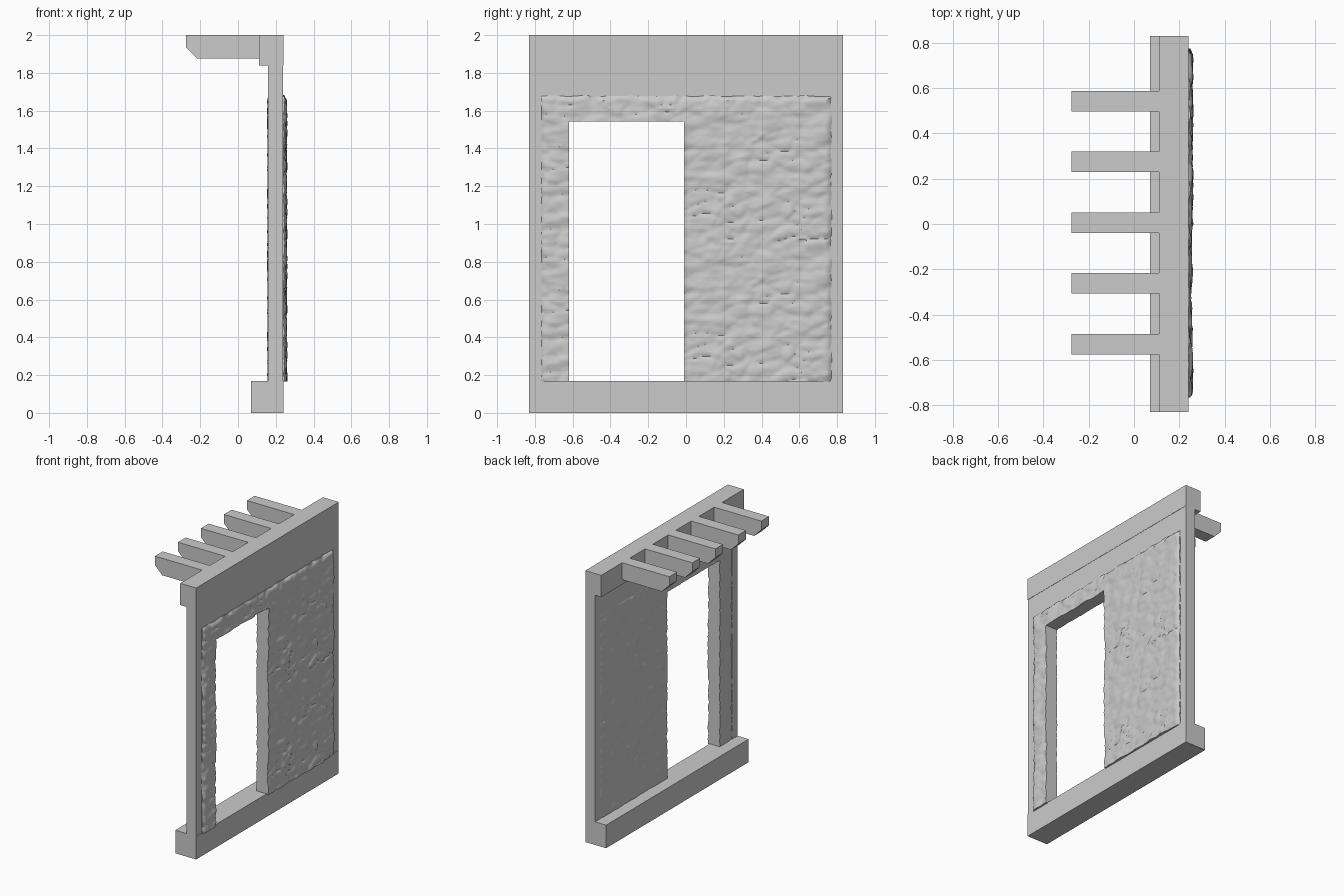
import bpy, bmesh, math
from mathutils import Vector, noise

if "Cube" in bpy.data.objects:
    bpy.data.objects.remove(bpy.data.objects["Cube"], do_unlink=True)

grey = bpy.data.materials.new("plain grey")
grey.use_nodes = True
colour = (0.6, 0.6, 0.6, 1)
grey.diffuse_color = colour
grey.node_tree.nodes["Principled BSDF"].inputs["Base Color"].default_value = colour


def finish(name, bm):
    bmesh.ops.recalc_face_normals(bm, faces=bm.faces)
    mesh = bpy.data.meshes.new(name)
    bm.to_mesh(mesh)
    bm.free()
    mesh.materials.append(grey)
    obj = bpy.data.objects.new(name, mesh)
    bpy.context.collection.objects.link(obj)
    return obj


def prism(name, profile, y0, y1):
    """Extrude an (x, z) profile along y."""
    bm = bmesh.new()
    face = bm.faces.new([bm.verts.new((x, y0, z)) for x, z in profile])
    ext = bmesh.ops.extrude_face_region(bm, geom=[face])["geom"]
    bmesh.ops.translate(bm, vec=(0, y1 - y0, 0),
                        verts=[g for g in ext if isinstance(g, bmesh.types.BMVert)])
    return finish(name, bm)


def box(name, x0, x1, y0, y1, z0, z1):
    return prism(name, [(x0, z0), (x1, z0), (x1, z1), (x0, z1)], y0, y1)


# Timber frame
HALF = 0.83
box("base_beam", 0.07, 0.24, -HALF, HALF, 0, 0.17)
box("top_beam", 0.11, 0.24, -HALF, HALF, 1.84, 2)
box("lintel_board", 0.16, 0.238, -HALF, HALF, 1.67, 1.84)
for side, name in ((-1, "front_post"), (1, "back_post")):
    ends = sorted((side * 0.765, side * HALF))
    box(name, 0.16, 0.238, *ends, 0.17, 1.67)

# Rafters with a chamfered lower tip
tip = [(-0.275, 2), (-0.275, 1.935), (-0.215, 1.875), (0.24, 1.875), (0.24, 2)]
for i in range(5):
    y = -0.53 + i * 0.268
    prism(f"rafter_{i + 1}", tip, y - 0.045, y + 0.045)

# Stone wall: a fine sheet with a doorway, thickened and made rough
STEP, Y0, Z0 = 0.0122, -0.766, 0.165
COLS, ROWS = 126, 124
DOOR_COLS, DOOR_ROWS = range(12, 62), range(0, 113)
DOOR_Y = (Y0 + 12 * STEP, Y0 + 62 * STEP)
DOOR_TOP = Z0 + 113 * STEP
PERIOD = ROWS * STEP / 2


def relief(y, z, seed):
    """Height of the stones, from 0 in the joints to 1; the courses repeat once."""
    z = (z - Z0) % PERIOD
    warp = noise.noise(Vector((y * 7, z * 7, seed))) * 0.5
    p = Vector((y * 8 + warp, z * 17 + warp, seed))
    dist = noise.voronoi(p)[0]
    joint = min(1, (dist[1] - dist[0]) / 0.3)
    swell = noise.noise(Vector((y * 14, z * 22, seed + 3)))
    stone = noise.cell(Vector((math.floor(p.x), math.floor(p.y), seed)))
    depth = 0.5 + 0.5 * noise.noise(Vector((y * 5, z * 5, seed + 8)))
    return 0.6 + 0.3 * swell + 0.1 * stone - 0.55 * depth * (1 - joint) ** 2


bm = bmesh.new()
sheets = []
for seed in (2.5, 6.5):
    sheets.append([[bm.verts.new((seed, Y0 + c * STEP, Z0 + r * STEP))
                    for c in range(COLS + 1)] for r in range(ROWS + 1)])
for sheet in sheets:
    for r in range(ROWS):
        for c in range(COLS):
            if not (c in DOOR_COLS and r in DOOR_ROWS):
                bm.faces.new((sheet[r][c], sheet[r][c + 1],
                              sheet[r + 1][c + 1], sheet[r + 1][c]))
bmesh.ops.delete(bm, geom=[v for v in bm.verts if not v.link_faces], context='VERTS')

# Bridge the rims of the two sheets to form the edges and the door reveal
rims = [e for e in bm.edges if e.is_boundary]
partner = {}
for a, b in zip(sheets[0], sheets[1]):
    for va, vb in zip(a, b):
        if va.is_valid:
            partner[va] = vb
for e in rims:
    if e.verts[0] in partner:
        v, w = e.verts
        bm.faces.new((v, w, partner[w], partner[v]))

for v in bm.verts:
    outer = v.co.x < 4
    seed, y, z = v.co.x, v.co.y, v.co.z
    edge = min(y - Y0, Y0 + COLS * STEP - y, Z0 + ROWS * STEP - z)
    fade = max(0, 1 - edge / 0.03) ** 2
    h = relief(y, z, seed)
    v.co.x = 0.243 + 0.022 * h - 0.012 * fade if outer else 0.166 - 0.014 * h + 0.006 * fade
    # Ragged outer rim on the far side and along the top
    if y > Y0 + (COLS - 1.5) * STEP:
        v.co.y += 0.014 * noise.noise(Vector((0, z % PERIOD * 12, 4))) - 0.002
    if z > Z0 + (ROWS - 0.5) * STEP:
        v.co.z += 0.006 * noise.noise(Vector((y * 12, 0, 9)))

wall = finish("stone_wall", bm)
bpy.ops.object.select_all(action='DESELECT')
wall.select_set(True)
bpy.context.view_layer.objects.active = wall
bpy.ops.object.shade_smooth_by_angle(angle=math.radians(40))
